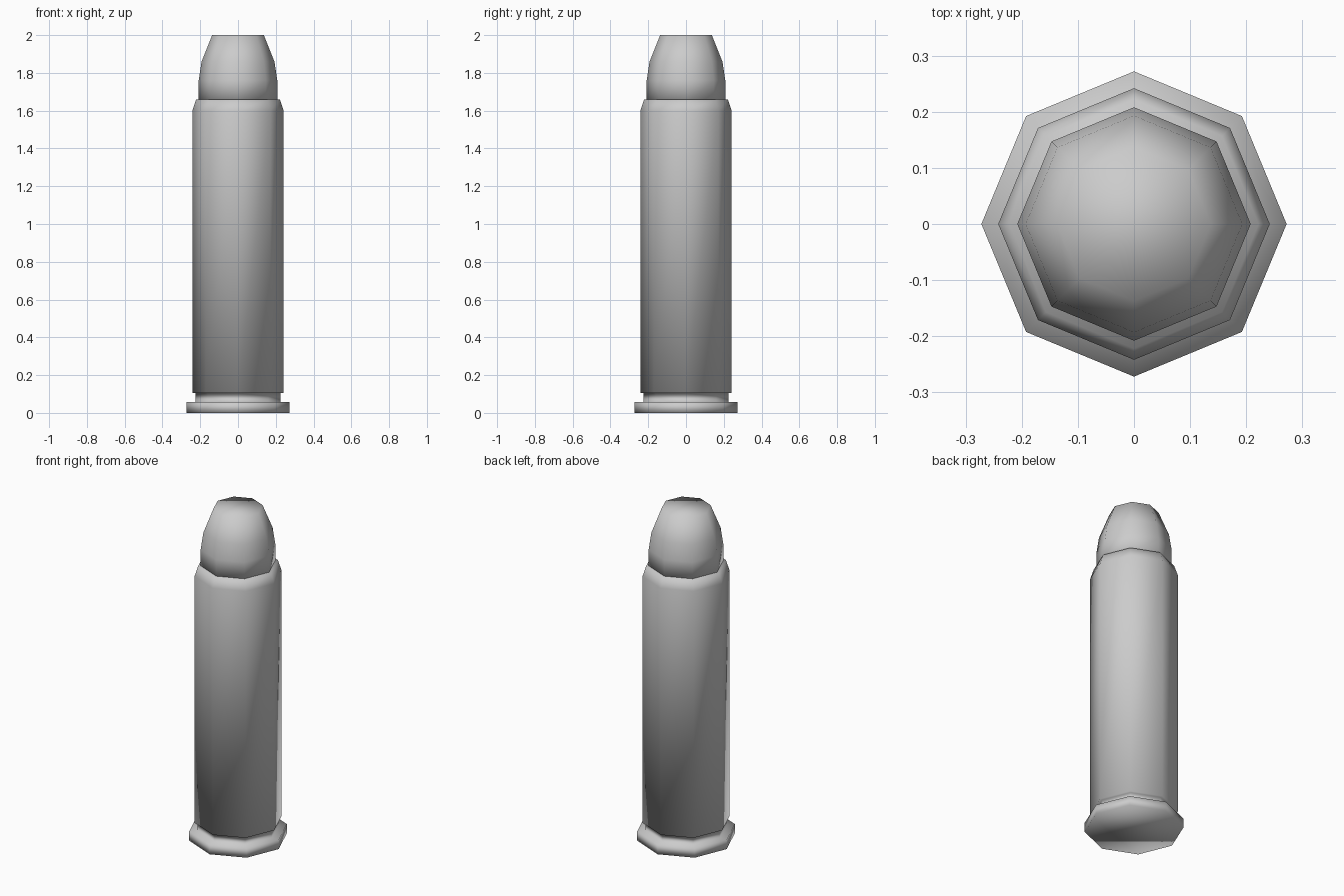
import bpy, bmesh
from math import cos, sin, pi

if "Cube" in bpy.data.objects:
    bpy.data.objects.remove(bpy.data.objects["Cube"])

SIDES = 8


def lathe(name, profile):
    """Eight-sided turned part from (radius, height) points, capped at both ends."""
    bm = bmesh.new()
    rings = [[bm.verts.new((r * cos(2 * pi * i / SIDES), r * sin(2 * pi * i / SIDES), z))
              for i in range(SIDES)] for r, z in profile]
    for low, high in zip(rings, rings[1:]):
        for i in range(SIDES):
            j = (i + 1) % SIDES
            bm.faces.new((low[i], low[j], high[j], high[i]))
    bm.faces.new(rings[0][::-1])
    bm.faces.new(rings[-1])
    for f in bm.faces:
        f.smooth = True
    mesh = bpy.data.meshes.new(name)
    bm.to_mesh(mesh)
    bm.free()
    obj = bpy.data.objects.new(name, mesh)
    bpy.context.collection.objects.link(obj)
    return obj


# Casing: rim, extractor groove, straight wall, crimped mouth
lathe("casing", [(0.272, 0), (0.272, 0.057), (0.226, 0.057), (0.226, 0.106),
                 (0.242, 0.106), (0.242, 1.60), (0.222, 1.66)])

# Flat-nosed tip seated in the mouth
lathe("tip", [(0.208, 1.64), (0.208, 1.76), (0.193, 1.86), (0.137, 2.0)])
